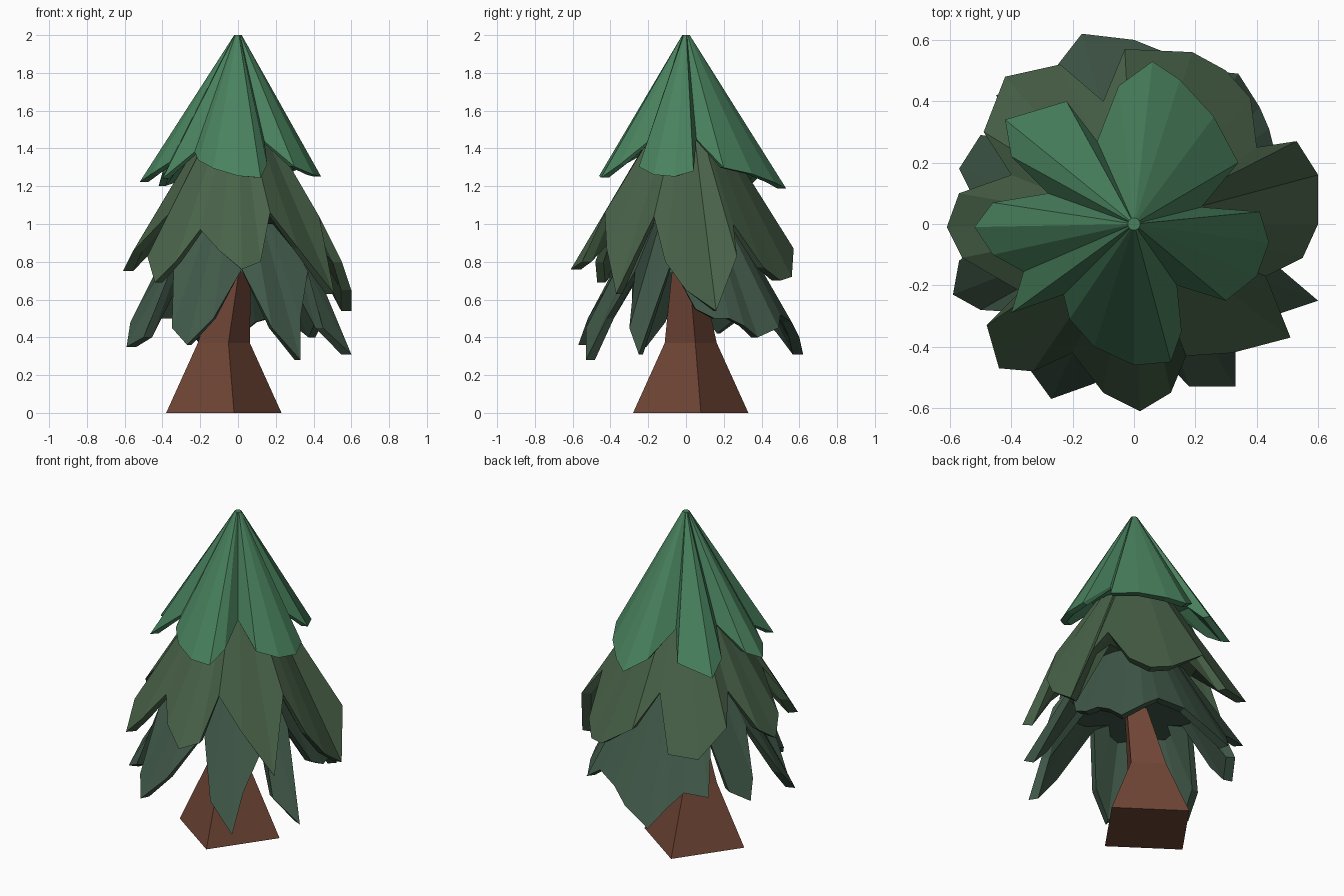
import bpy, bmesh, math


def material(name, rgb):
    m = bpy.data.materials.new(name)
    m.diffuse_color = (*rgb, 1)
    return m


def loft(name, rings, mat):
    """Join rings of equal point count, capping both ends."""
    bm = bmesh.new()
    vs = [[bm.verts.new(p) for p in ring] for ring in rings]
    n = len(vs[0])
    for a, b in zip(vs, vs[1:]):
        for i in range(n):
            j = (i + 1) % n
            bm.faces.new((a[i], a[j], b[j], b[i]))
    bm.faces.new(vs[0])
    bm.faces.new(vs[-1])
    bmesh.ops.recalc_face_normals(bm, faces=bm.faces)
    me = bpy.data.meshes.new(name)
    bm.to_mesh(me)
    bm.free()
    me.materials.append(mat)
    ob = bpy.data.objects.new(name, me)
    bpy.context.collection.objects.link(ob)
    return ob


def tier(name, rim, top_r, top_z, ceiling, mat):
    """Hollow jagged skirt: small top ring, lobed rim, lip, raised ceiling."""
    top = []
    for x, y, z in rim:
        r = math.hypot(x, y)
        top.append((x / r * top_r, y / r * top_r, top_z))
    lip = [(x * .91, y * .91, z) for x, y, z in rim]
    inner = [(x * .57, y * .57, ceiling) for x, y, z in rim]
    loft(name, [top, rim, lip, inner], mat)


# trunk: flared square section, rotated about 10 degrees
def square(cx, cy, r, z):
    return [(cx + r * math.cos(math.radians(10 + 90 * k)),
             cy + r * math.sin(math.radians(10 + 90 * k)), z) for k in range(4)]


loft("trunk", [square(-.075, .025, .31, 0), square(-.075, .025, .14, .37),
               square(0, 0, .07, .8)], material("bark", (.16, .061, .037)))

# top branches: rim height falls with radius
outline = [(.41, .04), (.22, .055), (.34, .20), (.26, .35), (.15, .47), (.06, .53),
           (-.05, .45), (-.12, .27), (-.22, .40), (-.42, .34), (-.40, .22),
           (-.28, .10), (-.46, .07), (-.52, -.01), (-.46, -.10), (-.36, -.155),
           (-.40, -.29), (-.23, -.23), (-.21, -.31), (-.13, -.40), (0, -.46),
           (.12, -.45), (.155, -.35), (.14, -.20), (.30, -.25), (.40, -.17),
           (.44, -.06)]
tier("top_branches",
     [(x, y, 1.655 - .87 * math.hypot(x, y) - .04 * x) for x, y in outline],
     .02, 2, 1.42, material("light_green", (.067, .222, .112)))

# middle branches
tier("middle_branches", [
    (.60, 0, .65), (.60, .16, .54), (.53, .27, .83), (.40, .25, 1.0),
    (.38, .41, .77), (.30, .50, .70), (.19, .56, .72), (-.03, .57, .87),
    (-.10, .40, 1.05), (-.24, .52, .75), (-.42, .48, .75), (-.49, .30, .90),
    (-.40, .16, 1.05), (-.57, .10, .83), (-.61, -.01, .75), (-.56, -.11, .85),
    (-.37, -.22, 1.05), (-.48, -.33, .83), (-.44, -.47, .69), (-.33, -.48, .80),
    (-.20, -.42, .97), (-.10, -.55, .86), (.02, -.61, .76), (.12, -.55, .80),
    (.17, -.43, 1.06), (.32, -.42, .87), (.51, -.37, .63), (.43, -.17, 1.04),
    (.55, -.11, .80)], .1, 1.62, 1.0, material("mid_green", (.066, .122, .066)))

# lower branches
tier("lower_branches", [
    (.40, -.08, .79), (.47, .05, .55), (.48, .15, .50), (.46, .23, .50),
    (.44, .31, .46), (.41, .38, .40), (.34, .49, .45), (.24, .50, .52),
    (.10, .56, .48), (0, .60, .40), (-.17, .62, .31), (-.24, .53, .42),
    (-.30, .45, .50), (-.45, .42, .50), (-.36, .27, .75), (-.50, .29, .50),
    (-.57, .18, .42), (-.53, .10, .52), (-.42, .01, .78), (-.57, -.12, .48),
    (-.59, -.23, .35), (-.50, -.28, .40), (-.34, -.29, .80), (-.35, -.46, .45),
    (-.27, -.57, .36), (-.13, -.52, .50), (.02, -.36, .76), (.18, -.53, .45),
    (.33, -.53, .28), (.33, -.42, .50), (.37, -.27, .75), (.45, -.30, .45),
    (.60, -.25, .31)],
    .15, 1.2, .74, material("dark_green", (.051, .098, .065)))
